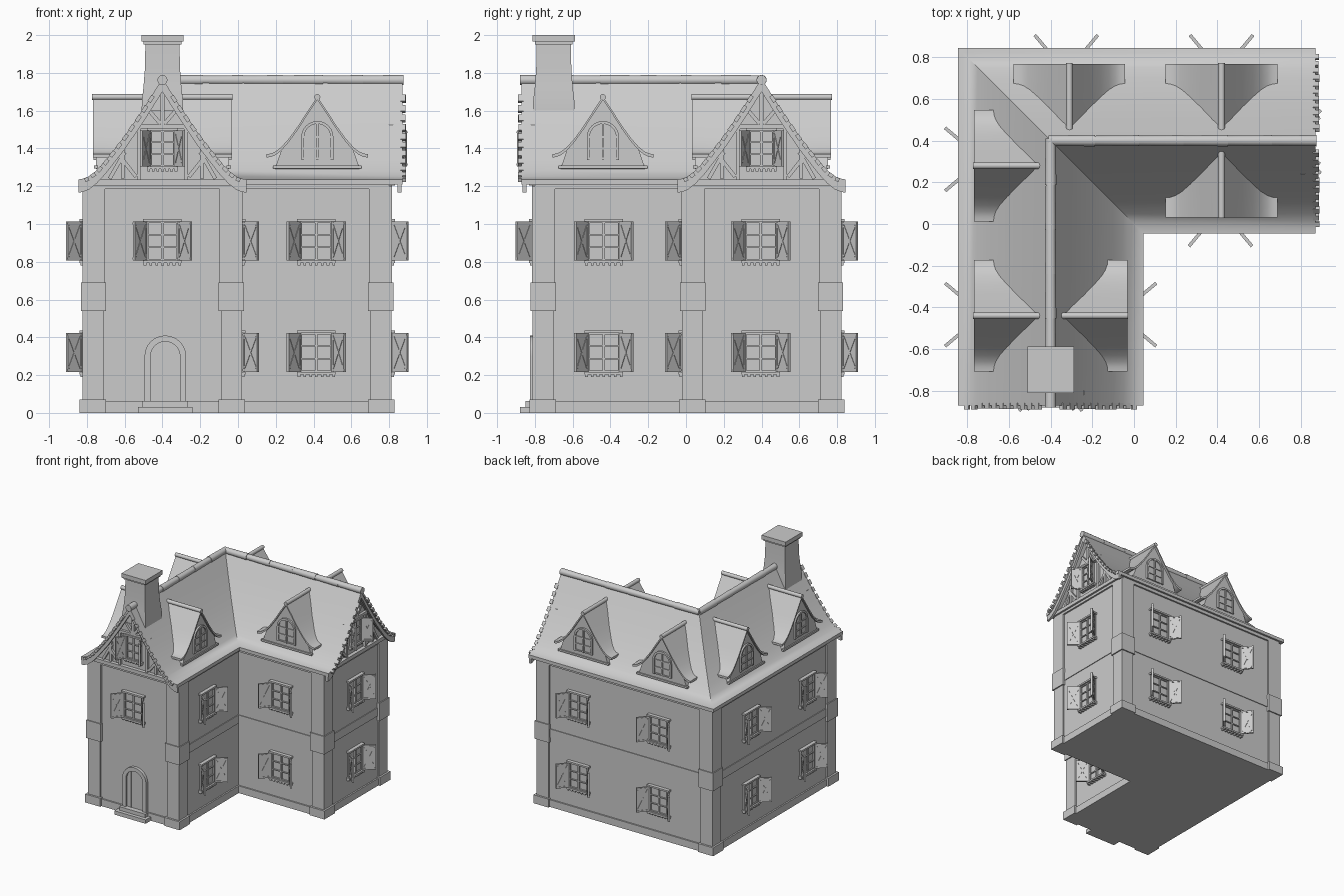
import bpy, bmesh, math, random
from mathutils import Matrix, Vector

if "Cube" in bpy.data.objects:
    bpy.data.objects.remove(bpy.data.objects["Cube"])

random.seed(4)
parts = {}
I = Matrix.Identity(4)


def frame(x, y, deg):
    # facade frame: local x runs along the wall, local -y points outward
    return Matrix.Translation((x, y, 0)) @ Matrix.Rotation(math.radians(deg), 4, 'Z')


def loft(name, loops, M=I):
    bm = parts.setdefault(name, bmesh.new())
    rings = [[bm.verts.new(M @ Vector(p)) for p in lp] for lp in loops]
    n = len(rings[0])
    faces = [bm.faces.new(rings[0]), bm.faces.new(rings[-1])]
    for a, b in zip(rings, rings[1:]):
        for i in range(n):
            j = (i + 1) % n
            faces.append(bm.faces.new((a[i], a[j], b[j], b[i])))
    bmesh.ops.recalc_face_normals(bm, faces=faces)


def prism(name, outline, y0, y1, M=I):
    loft(name, [[(x, y, z) for x, z in outline] for y in (y0, y1)], M)


def box(name, x0, x1, y0, y1, z0, z1, M=I):
    prism(name, [(x0, z0), (x1, z0), (x1, z1), (x0, z1)], y0, y1, M)


def bar(name, p, q, w, y0, y1, M):
    p, q = Vector(p), Vector(q)
    d = (q - p).normalized() * w / 2
    s = Vector((-d.y, d.x))
    prism(name, [p + s, q + s, q - s, p - s], y0, y1, M)


def tube(name, p, q, r0, r1, n=12):
    p, q = Vector(p), Vector(q)
    rot = (q - p).to_track_quat('Z', 'Y').to_matrix()
    loft(name, [[c + rot @ Vector((r * math.cos(a * math.tau / n), r * math.sin(a * math.tau / n), 0))
                 for a in range(n)] for c, r in ((p, r0), (q, r1))])


def interp(t, tab):
    for (a, u), (b, v) in zip(tab, tab[1:]):
        if t <= b:
            return u + (v - u) * max(0, (t - a) / (b - a))
    return tab[-1][1]


# sweeping roof slope: distance from ridge, height
SLOPE = [(0, 1.77), (.1, 1.612), (.2, 1.465), (.3, 1.337), (.35, 1.283), (.39, 1.252), (.42, 1.24), (.445, 1.236)]
INV = [(z, d) for d, z in reversed(SLOPE)]


def mirror(half):
    return [(-x, z) for x, z in reversed(half[1:])] + half


def strip(half, t0, t1):
    full = mirror(half)
    return [(x, z - t0) for x, z in full] + [(x, z - t1) for x, z in reversed(full)]


def sweep(name, prof, y_end, x_end):
    # mitred sweep of a cross-section along the L-shaped ridge line
    loft(name, [[(-.4 + d, y_end, z) for d, z in prof],
                [(-.4 + d, .4 - d, z) for d, z in prof],
                [(x_end, .4 - d, z) for d, z in prof]])


# walls and main roof
under = [(d, z - .03) for d, z in mirror(SLOPE) if abs(d) < .4]
sweep("walls", [(-.41, 0), (-.41, 1.215)] + under + [(.41, 1.215), (.41, 0)], -.8, .8)
sweep("roof", strip(SLOPE, 0, .028), -.87, .87)

# ridge tiles
for k in range(6):
    a, b = k / 6, (k + 1) / 6
    r = .026 + random.random() * .004
    tube("ridge_tiles", (-.4, -.88 + 1.28 * a, 1.762), (-.4, -.88 + 1.28 * b + .01, 1.762), r, r - .003)
    tube("ridge_tiles", (.875 - 1.275 * a, .4, 1.762), (.875 - 1.275 * b - .01, .4, 1.762), r, r - .003)

# chimney
sq = lambda h, z: [(-.4 + sx * h, -.7 + sy * h, z) for sx, sy in ((-1, -1), (1, -1), (1, 1), (-1, 1))]
loft("chimney", [sq(.11, 1.6), sq(.109, 1.65), sq(.1, 1.73), sq(.093, 1.82), sq(.09, 1.965)])
loft("chimney_cap", [sq(.1, 1.95), sq(.1, 1.965)])
loft("chimney_cap", [sq(.112, 1.965), sq(.112, 2.0)])

# corner pilasters with base and middle blocks
for cx, cy, ix, iy in ((-.81, -.8, 1, 1), (.01, -.8, -1, 1), (.8, -.01, -1, 1), (.8, .81, -1, -1), (-.81, .81, 1, -1)):
    for o, w, z0, z1 in ((.028, .112, 0, .07), (.012, .1, .07, .54), (.022, .112, .54, .69), (.014, .107, .69, 1.2)):
        xs, ys = sorted((cx - ix * o, cx + ix * w)), sorted((cy - iy * o, cy + iy * w))
        box("corner_pilasters", *xs, *ys, z0, z1)

# plinth, string course and frieze on each wall: middle, half length, angle
for x, y, h, deg in ((-.4, -.8, .41, 0), (.01, -.405, .395, 90), (.405, -.01, .395, 0),
                     (.8, .4, .41, 90), (-.005, .81, .805, 180), (-.81, .005, .805, -90)):
    M = frame(x, y, deg)
    box("plinth", -h, h, -.012, 0, 0, .06, M)
    box("frieze", -h, h, -.014, 0, 1.185, 1.22, M)
    if y > -.8:
        box("string_course", -h, h, -.006, 0, .58, .65, M)


def window(M, zc, hw, hh, length, deg):
    b, t = zc - hh, zc + hh
    box("window_glass", -hw, hw, -.006, 0, b, t, M)
    for x in (-hw, 0, hw):
        bar("window_frames", (x, b), (x, t), .014, -.018, 0, M)
    for k in range(4):
        z = b + (t - b) * k / 3
        bar("window_frames", (-hw, z), (hw, z), .014 if k in (0, 3) else .008, -.016, 0, M)
    box("window_lintels", -hw - .02, hw + .02, -.03, 0, t, t + .014, M)
    box("window_sills", -hw - .02, hw + .02, -.03, 0, b - .014, b, M)
    for k in range(7):
        x = (hw + .01) * (k / 3 - 1)
        box("sill_dentils", x - .007, x + .007, -.025, 0, b - .026, b - .014, M)
    # open shutters with crossed braces
    for x, a in ((hw + .005, -deg), (-hw - .005, 180 + deg)):
        S = M @ frame(x, -.02, a)
        box("shutters", 0, length, -.005, .005, b, t, S)
        for p, q in (((.005, b), (.005, t)), ((length - .005, b), (length - .005, t)),
                     ((0, b + .01), (length, b + .01)), ((0, t - .01), (length, t - .01)),
                     ((.01, b + .02), (length - .01, t - .02)), ((.01, t - .02), (length - .01, b + .02))):
            bar("shutter_braces", p, q, .009, -.008, .008, S)


# windows on both storeys
for x, y, deg in ((-.4, -.8, 0), (.01, -.435, 90), (.415, -.01, 0), (.8, .395, 90), (-.325, .81, 180),
                  (.42, .81, 180), (-.81, .31, -90), (-.81, -.435, -90)):
    for zc in (.32, .91):
        if not (y == -.8 and zc < .5):
            window(frame(x, y, deg), zc, .082, .103, .1, 50)


def arch(hw, z0, zs, n=12):
    return [(hw, z0)] + [(hw * math.cos(math.pi * k / n), zs + hw * math.sin(math.pi * k / n))
                         for k in range(n + 1)] + [(-hw, z0)]


# arched front door and steps
D = frame(-.385, -.8, 0)
prism("door", arch(.08, .06, .3), -.008, 0, D)
prism("door_surround", arch(.11, .06, .3) + arch(.078, .06, .3)[::-1], -.025, 0, D)
for x in (-.04, 0, .04):
    box("door_planks", x - .002, x + .002, -.011, 0, .06, .36, D)
box("front_steps", -.145, .145, -.08, 0, 0, .032, D)
box("front_steps", -.12, .12, -.05, 0, .032, .062, D)

# timber gables
for M in (frame(-.4, -.8, 0), frame(.8, .4, 90)):
    prism("bargeboards", strip(SLOPE, .026, .07), -.065, -.045, M)
    box("gable_timbers", -.42, .42, -.03, 0, 1.205, 1.235, M)
    bar("gable_timbers", (-.16, 1.515), (.16, 1.515), .022, -.02, 0, M)
    bar("gable_timbers", (0, 1.515), (0, 1.7), .022, -.02, 0, M)
    for s in (-1, 1):
        for p, q in (((.125, 1.23), (.125, 1.52)), ((.14, 1.25), (.235, 1.37)), ((.21, 1.24), (.21, 1.4)),
                     ((.28, 1.24), (.2, 1.38)), ((.01, 1.53), (.07, 1.6))):
            bar("gable_timbers", (s * p[0], p[1]), (s * q[0], q[1]), .02, -.02, 0, M)
        # tile ends poking out along the verge
        for k in range(11):
            d = .05 + .034 * k
            e = .085 + random.random() * .006
            bar("verge_tiles", (s * d, interp(d, SLOPE) - .012),
                (s * (d + .021), interp(d + .021, SLOPE) - .012), .02, -e, -.06, M)
    window(M, 1.4, .062, .095, .085, 58)

# dormers, each cut back to where it meets the roof slope
DORMER = [(0, 1.675), (.05, 1.6), (.1, 1.522), (.15, 1.453), (.19, 1.408), (.22, 1.384), (.245, 1.373), (.268, 1.37)]


def to_slope(name, prof, o, M):
    loft(name, [[(x, -o, z) for x, z in prof],
                [(x, -min(o - .003, interp(z, INV) - .008), z) for x, z in prof]], M)


for x, y, deg in ((-.31, .4, 180), (.42, .4, 180), (.42, .4, 0), (-.4, .28, -90), (-.4, -.44, -90), (-.4, -.44, 90)):
    M = frame(x, y, deg)
    to_slope("dormer_roofs", strip(DORMER, 0, .018), .368, M)
    gable = [(w, z - .015) for w, z in mirror(DORMER) if abs(w) < .24]
    to_slope("dormer_walls", [(-.225, 1.29)] + gable[1:-1] + [(.225, 1.29)], .352, M)
    box("dormer_sills", -.235, .235, -.362, -.34, 1.295, 1.31, M)
    tube("dormer_ridges", M @ Vector((0, -.372, 1.672)), M @ Vector((0, -.05, 1.672)), .016, .016)
    prism("dormer_window_frames", arch(.085, 1.34, 1.46) + arch(.07, 1.34, 1.46)[::-1], -.366, -.35, M)
    prism("dormer_glass", arch(.071, 1.34, 1.46), -.355, -.35, M)
    bar("dormer_window_frames", (0, 1.34), (0, 1.535), .012, -.364, -.35, M)
    for z in (1.346, 1.4, 1.46):
        bar("dormer_window_frames", (-.075, z), (.075, z), .01, -.362, -.35, M)

# turn every collected part into an object
for name, bm in parts.items():
    me = bpy.data.meshes.new(name)
    bm.to_mesh(me)
    bm.free()
    ob = bpy.data.objects.new(name, me)
    bpy.context.collection.objects.link(ob)
    ob.select_set(True)
    bpy.context.view_layer.objects.active = ob
bpy.ops.object.shade_smooth_by_angle(angle=math.radians(31))
